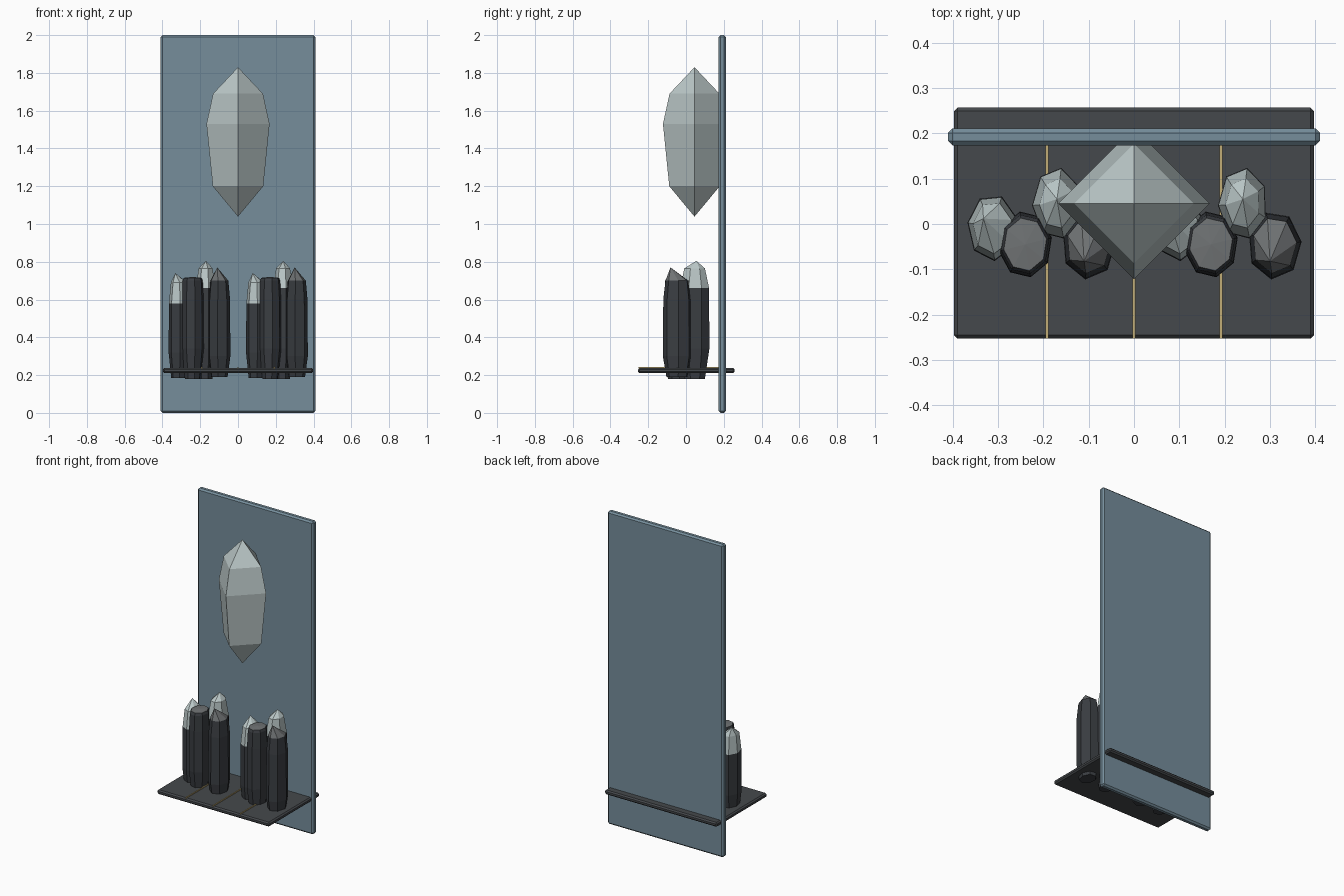
import bpy, bmesh, math

cube = bpy.data.objects.get("Cube")
if cube:
    bpy.data.objects.remove(cube, do_unlink=True)


def material(name, rgb):
    m = bpy.data.materials.new(name)
    m.use_nodes = True
    m.diffuse_color = (*rgb, 1)
    m.node_tree.nodes["Principled BSDF"].inputs["Base Color"].default_value = (*rgb, 1)
    return m


BLUE = material("blue grey panel", (0.18, 0.27, 0.33))
SLATE = material("dark slate", (0.06, 0.066, 0.072))
DARK = material("dark crystal", (0.042, 0.047, 0.054))
PALE = material("pale crystal", (0.50, 0.58, 0.58))
GREY = material("grey crystal top", (0.16, 0.17, 0.175))
GOLD = material("gold inlay", (0.54, 0.42, 0.18))


def finish(name, bm, mats):
    bmesh.ops.recalc_face_normals(bm, faces=bm.faces)
    me = bpy.data.meshes.new(name)
    bm.to_mesh(me)
    bm.free()
    for m in mats:
        me.materials.append(m)
    ob = bpy.data.objects.new(name, me)
    bpy.context.collection.objects.link(ob)
    return ob


def box(name, lo, hi, mat, bevel=0):
    bm = bmesh.new()
    bmesh.ops.create_cube(bm, size=1)
    for v in bm.verts:
        v.co = [(a + b) / 2 + c * (b - a) for a, b, c in zip(lo, hi, v.co)]
    ob = finish(name, bm, [mat])
    if bevel:
        mod = ob.modifiers.new("edge bevel", "BEVEL")
        mod.width = bevel
        mod.segments = 1
    return ob


def crystal(name, centre, radii, sides, rings, tip, mats, cap=9, turn=0):
    """Stacked rings of (height, scale), closed by a tip; faces above cap use the second material."""
    bm = bmesh.new()
    loops = []
    for z, s in rings:
        loops.append([bm.verts.new((centre[0] + radii[0] * s * math.cos(a),
                                    centre[1] + radii[1] * s * math.sin(a), z))
                      for a in (turn + math.tau * i / sides for i in range(sides))])
    for low, high in zip(loops, loops[1:]):
        for i in range(sides):
            j = (i + 1) % sides
            bm.faces.new((low[i], low[j], high[j], high[i]))
    bm.faces.new(loops[0][::-1])
    point = bm.verts.new((centre[0] + tip[0], centre[1] + tip[1], tip[2]))
    for i in range(sides):
        bm.faces.new((loops[-1][i], loops[-1][(i + 1) % sides], point))
    for f in bm.faces:
        f.material_index = int(len(mats) > 1 and f.calc_center_median().z > cap)
    return finish(name, bm, mats)


# Back panel and shelf
box("back_panel", (-0.41, 0.173, 0), (0.41, 0.211, 2), BLUE, 0.01)
box("shelf", (-0.397, -0.253, 0.21), (0.397, 0.257, 0.238), SLATE, 0.008)

# Gold inlay strips on the shelf
for i, x in enumerate((-0.192, 0, 0.192)):
    box(f"inlay_strip_{i + 1}", (x - 0.003, -0.252, 0.236), (x + 0.003, 0.175, 0.244), GOLD)

# Large four-sided hanging crystal
crystal("large_crystal", (0, 0.045), (0.167, 0.167), 4,
        [(1.04, 0.005), (1.2, 0.8), (1.53, 1), (1.69, 0.79)], (0, 0, 1.83), [PALE])

# Two matching clusters of four crystals
for side, dx in (("right", 0), ("left", 0.41)):
    crystal(f"{side}_outer_crystal", (dx - 0.312, -0.008), (0.056, 0.074), 7,
            [(0.185, 0.75), (0.32, 1), (0.58, 0.97), (0.69, 0.78)],
            (-0.02, 0.02, 0.74), [DARK, PALE], 0.6, 0.3)
    crystal(f"{side}_flat_crystal", (dx - 0.24, -0.045), (0.06, 0.074), 8,
            [(0.18, 0.7), (0.34, 1), (0.6, 0.98), (0.7, 0.9), (0.715, 0.8)],
            (0, 0, 0.72), [DARK, GREY], 0.714, 0.2)
    crystal(f"{side}_rear_crystal", (dx - 0.17, 0.045), (0.055, 0.08), 7,
            [(0.18, 0.7), (0.34, 1), (0.66, 0.98), (0.765, 0.7)],
            (0, 0.01, 0.805), [DARK, PALE], 0.69, 0.5)
    crystal(f"{side}_inner_crystal", (dx - 0.1, -0.047), (0.06, 0.076), 7,
            [(0.19, 0.75), (0.3, 1), (0.6, 0.97), (0.7, 0.82)],
            (-0.01, -0.035, 0.77), [DARK, GREY], 0.71, 0.1)
